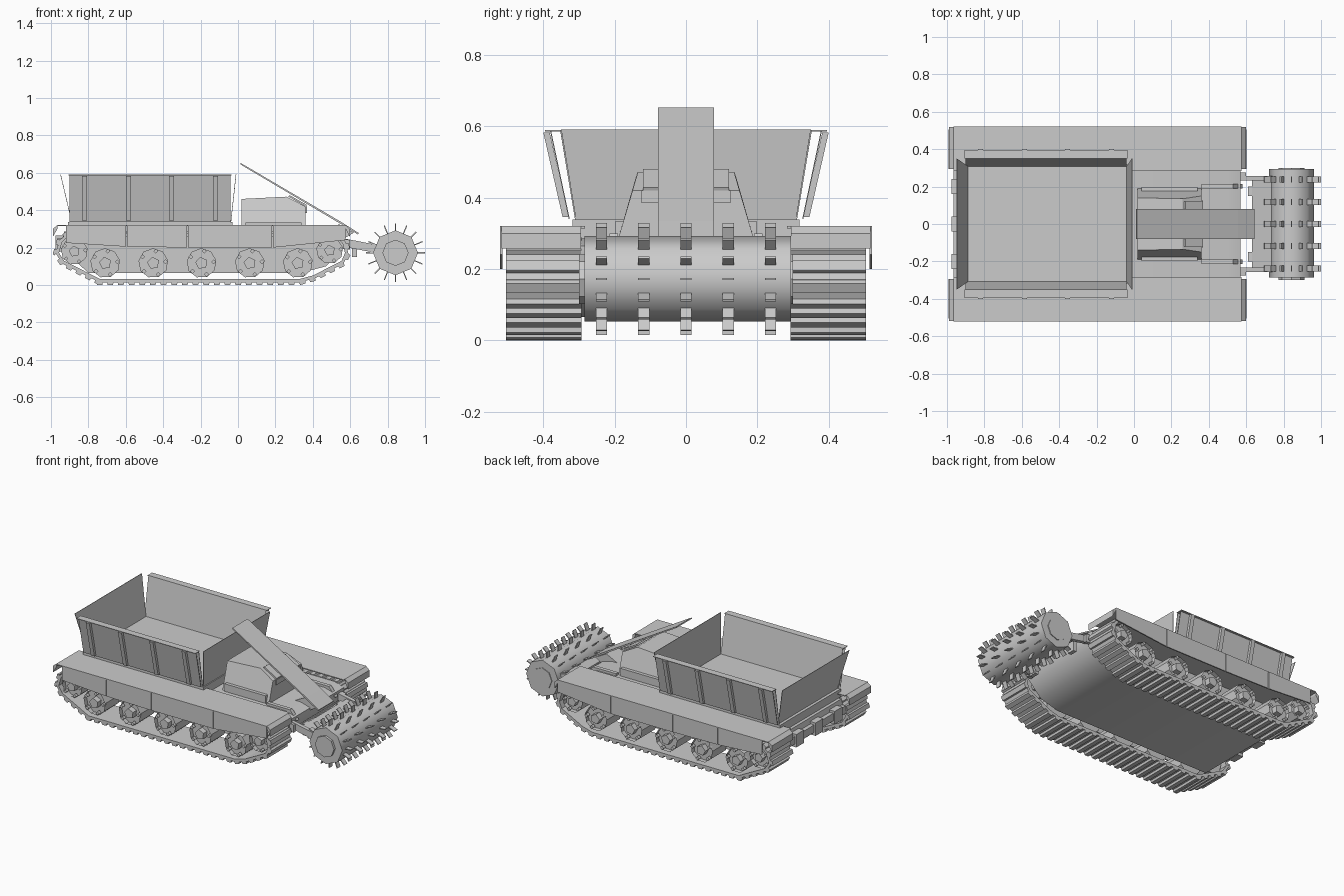
import bpy, bmesh, math
from mathutils import Vector, Matrix

if "Cube" in bpy.data.objects:
    bpy.data.objects.remove(bpy.data.objects["Cube"], do_unlink=True)

grey = bpy.data.materials.new("plain grey")
grey.use_nodes = True
grey.diffuse_color = (0.6, 0.6, 0.6, 1)
grey.node_tree.nodes["Principled BSDF"].inputs["Base Color"].default_value = (0.6, 0.6, 0.6, 1)


def finish(name, bm):
    bmesh.ops.recalc_face_normals(bm, faces=bm.faces)
    mesh = bpy.data.meshes.new(name)
    bm.to_mesh(mesh)
    bm.free()
    mesh.materials.append(grey)
    obj = bpy.data.objects.new(name, mesh)
    bpy.context.collection.objects.link(obj)
    return obj


def add_loft(bm, a, b):
    """Solid between two matching rings of points."""
    va, vb = ([bm.verts.new(p) for p in ring] for ring in (a, b))
    n = len(va)
    for i in range(n):
        bm.faces.new((va[i], va[(i + 1) % n], vb[(i + 1) % n], vb[i]))
    bm.faces.new(va)
    bm.faces.new(vb)


def add_prism(bm, pts, y0, y1):
    add_loft(bm, [(x, y0, z) for x, z in pts], [(x, y1, z) for x, z in pts])


def prism(name, pts, y0, y1):
    bm = bmesh.new()
    add_prism(bm, pts, y0, y1)
    return finish(name, bm)


def box(name, x, y, z):
    return prism(name, [(x[0], z[0]), (x[1], z[0]), (x[1], z[1]), (x[0], z[1])], *y)


def side_plate(name, s, x, low, high, thick):
    """Leaning plate along x between two (y, z) points, on side s."""
    quad = [low, (low[0] + thick, low[1]), (high[0] + thick, high[1]), high]
    bm = bmesh.new()
    add_loft(bm, *([(end, s * y, z) for y, z in quad] for end in x))
    return finish(name, bm)


def smooth(obj, degrees):
    bpy.ops.object.select_all(action="DESELECT")
    bpy.context.view_layer.objects.active = obj
    obj.select_set(True)
    bpy.ops.object.shade_smooth_by_angle(angle=math.radians(degrees))


def ring(x, z, r, n, turn=0.0):
    return [(x + r * math.cos(turn + math.tau * i / n),
             z + r * math.sin(turn + math.tau * i / n)) for i in range(n)]


def resample(path, step):
    """Evenly spaced points and directions along a closed path."""
    pts = [Vector(p) for p in path]
    out, carry = [], 0.0
    for a, b in zip(pts, pts[1:] + pts[:1]):
        length, d = (b - a).length, (b - a).normalized()
        while carry < length:
            out.append((a + d * carry, d))
            carry += step
        carry -= length
    return out


# Hull between the tracks
hull = prism("hull", [(-0.93, 0.285), (-0.95, 0.2), (-0.8, 0.065), (0.34, 0.065),
                      (0.47, 0.1), (0.57, 0.2), (0.57, 0.265), (0.5, 0.285)], -0.295, 0.295)
smooth(hull, 55)
box("rear_bumper", (-0.965, -0.93), (-0.29, 0.29), (0.2, 0.25))
for y in (-0.2, 0, 0.2):
    box("rear_bracket", (-0.975, -0.93), (y - 0.04, y + 0.04), (0.18, 0.265))

# Running gear, wound anticlockwise in x and z
TRACK = [(-0.74, 0.014), (0.33, 0.014), (0.41, 0.035), (0.565, 0.115), (0.59, 0.17),
         (0.575, 0.23), (0.53, 0.275), (-0.91, 0.275), (-0.955, 0.24), (-0.975, 0.17),
         (-0.94, 0.115)]
ROAD = [(x, 0.117, 0.08) for x in (-0.71, -0.453, -0.195, 0.063, 0.32)]
WHEELS = ROAD + [(-0.875, 0.18, 0.072), (0.49, 0.185, 0.072)]

for side, s in (("right", -1), ("left", 1)):
    # Track belt with raised shoes
    bm = bmesh.new()
    rows = []
    for dist, y in ((0, 0.295), (0, 0.505), (0.018, 0.505), (0.018, 0.295)):
        row = []
        for i, p in enumerate(TRACK):
            p, q, r = Vector(p), Vector(TRACK[i - 1]), Vector(TRACK[(i + 1) % len(TRACK)])
            t = (r - q).normalized()
            p = p + Vector((-t.y, t.x)) * dist
            row.append(bm.verts.new((p.x, s * y, p.y)))
        rows.append(row)
    for k in range(4):
        a, b = rows[k], rows[(k + 1) % 4]
        for i in range(len(TRACK)):
            j = (i + 1) % len(TRACK)
            bm.faces.new((a[i], a[j], b[j], b[i]))
    for p, d in resample(TRACK, 0.057):
        n = Vector((d.y, -d.x)) * 0.014
        corners = [p - d * 0.018, p + d * 0.018, p + d * 0.014 + n, p - d * 0.014 + n]
        add_prism(bm, corners, s * 0.293, s * 0.505)
    finish(side + "_track", bm)

    # Wheels with a recessed disc and faceted hub
    for x, z, r in WHEELS:
        bm = bmesh.new()
        add_prism(bm, ring(x, z, r, 9, 0.2), s * 0.33, s * 0.485)
        cap = max(bm.faces, key=lambda f: f.calc_center_median().y * s)
        bmesh.ops.inset_region(bm, faces=[cap], thickness=r * 0.28)
        bmesh.ops.translate(bm, verts=cap.verts, vec=(0, -s * 0.03, 0))
        add_prism(bm, ring(x, z, r * 0.42, 5, 0.5), s * 0.44, s * 0.493)
        for bx, bz in ring(x, z, r * 0.82, 5, 0.1):
            add_prism(bm, ring(bx, bz, r * 0.16, 4), s * 0.47, s * 0.492)
        finish(side + "_wheel", bm)
        prism(side + "_axle", ring(x, z, 0.025, 6), s * 0.28, s * 0.34)

    # Mudguard, end flaps and skirt panels
    box(side + "_mudguard", (-0.965, 0.575), (s * 0.283, s * 0.522), (0.314, 0.32))
    for x0, x1, b0, b1 in ((-0.92, -0.6, 0.225, 0.205), (-0.594, -0.272, 0.205, 0.2),
                           (-0.266, 0.182, 0.2, 0.2), (0.188, 0.575, 0.2, 0.24)):
        prism(side + "_skirt", [(x0, b0), (x1, b1), (x1, 0.316), (x0, 0.316)], s * 0.514, s * 0.522)
    for x0, x1 in ((-0.965, -0.99), (0.575, 0.598)):
        prism(side + "_flap", [(x0, 0.32), (x1, 0.3), (x1, 0.257), (x0 * 0.99 + x1 * 0.01, 0.3)],
              s * 0.295, s * 0.518)

    # Hopper side: inner and outer sheets, overhanging rim and ribs
    side_plate(side + "_hopper_inner_wall", s, (-0.9, -0.04), (0.308, 0.337), (0.35, 0.589), 0.003)
    side_plate(side + "_hopper_outer_wall", s, (-0.9, -0.04), (0.326, 0.34), (0.378, 0.586), 0.003)
    box(side + "_hopper_rim", (-0.905, -0.035), (s * 0.35, s * 0.395), (0.586, 0.59))
    for x in (-0.82, -0.585, -0.355, -0.12):
        side_plate(side + "_hopper_rib", s, (x - 0.013, x + 0.013), (0.328, 0.345), (0.382, 0.582), 0.018)

    # Drum arm
    prism(side + "_drum_arm", [(0.4, 0.262), (0.56, 0.25), (0.74, 0.215), (0.84, 0.19),
                               (0.84, 0.15), (0.72, 0.175), (0.56, 0.205), (0.4, 0.225)],
          s * 0.232, s * 0.257)
    prism(side + "_arm_link", [(0.36, 0.286), (0.36, 0.3), (0.53, 0.3), (0.58, 0.24)],
          s * 0.19, s * 0.215)
    prism(side + "_arm_mount", [(0.4, 0.28), (0.6, 0.24), (0.6, 0.19), (0.4, 0.2)], s * 0.255, s * 0.275)

# Hopper floor and end walls
box("hopper_base", (-0.91, -0.03), (-0.318, 0.318), (0.285, 0.338))
for name, xb, xt in (("rear", -0.89, -0.95), ("front", -0.04, -0.012)):
    bm = bmesh.new()
    low, high = [(-0.308, 0.335), (0.308, 0.335)], [(0.35, 0.591), (-0.35, 0.591)]
    pts = [(xb, y, z) for y, z in low] + [(xt, y, z) for y, z in high]
    add_loft(bm, pts, [(x + 0.003, y, z) for x, y, z in pts])
    finish("hopper_" + name + "_wall", bm)

# Cab with inward-leaning sides and sloped windscreen
bm = bmesh.new()
half = [(0.02, 0.19, 0.285), (0.02, 0.14, 0.46), (0.26, 0.135, 0.472), (0.36, 0.15, 0.42), (0.36, 0.19, 0.285)]
add_loft(bm, half, [(x, -y, z) for x, y, z in half])
finish("cab", bm)
box("cab_front_panel", (0.3, 0.368), (-0.125, 0.125), (0.385, 0.42))
prism("windscreen", [(0.268, 0.474), (0.276, 0.48), (0.368, 0.428), (0.364, 0.418)], -0.12, 0.12)
for s in (-1, 1):
    box("cab_side_step", (0.04, 0.34), (s * 0.155, s * 0.198), (0.285, 0.335))

# Conveyor chute leaning over the cab
prism("conveyor", [(0.012, 0.645), (0.015, 0.652), (0.555, 0.335), (0.645, 0.278),
                   (0.641, 0.27), (0.55, 0.326)], -0.079, 0.079)
prism("conveyor_support", [(0.45, 0.28), (0.57, 0.25), (0.62, 0.28), (0.54, 0.325)], -0.06, 0.06)

# Cross plate joining the arms
prism("arm_cross_plate", [(0.63, 0.228), (0.745, 0.203), (0.745, 0.192), (0.63, 0.217)], -0.255, 0.255)
for s in (-1, 1):
    box("cross_plate_bracket", (0.61, 0.635), (s * 0.15, s * 0.2), (0.15, 0.225))

# Octagonal digging drum with end caps and radial teeth
DX, DZ = 0.842, 0.172
drum = prism("drum", ring(DX, DZ, 0.12, 8), -0.285, 0.295)
smooth(drum, 50)
for s in (-1, 1):
    prism("drum_cap", ring(DX, DZ, 0.07, 8), s * 0.28, s * 0.3)
bm = bmesh.new()
for row in range(5):
    y = -0.237 + 0.1185 * row
    for k in range(16):
        turn = Matrix.Rotation(math.tau * k / 16, 2)
        blade = [(0.105, -0.003), (0.157, -0.003), (0.157, 0.003), (0.105, 0.003)]
        pts = [turn @ Vector(p) + Vector((DX, DZ)) for p in blade]
        add_prism(bm, pts, y - 0.016, y + 0.016)
finish("drum_teeth", bm)
